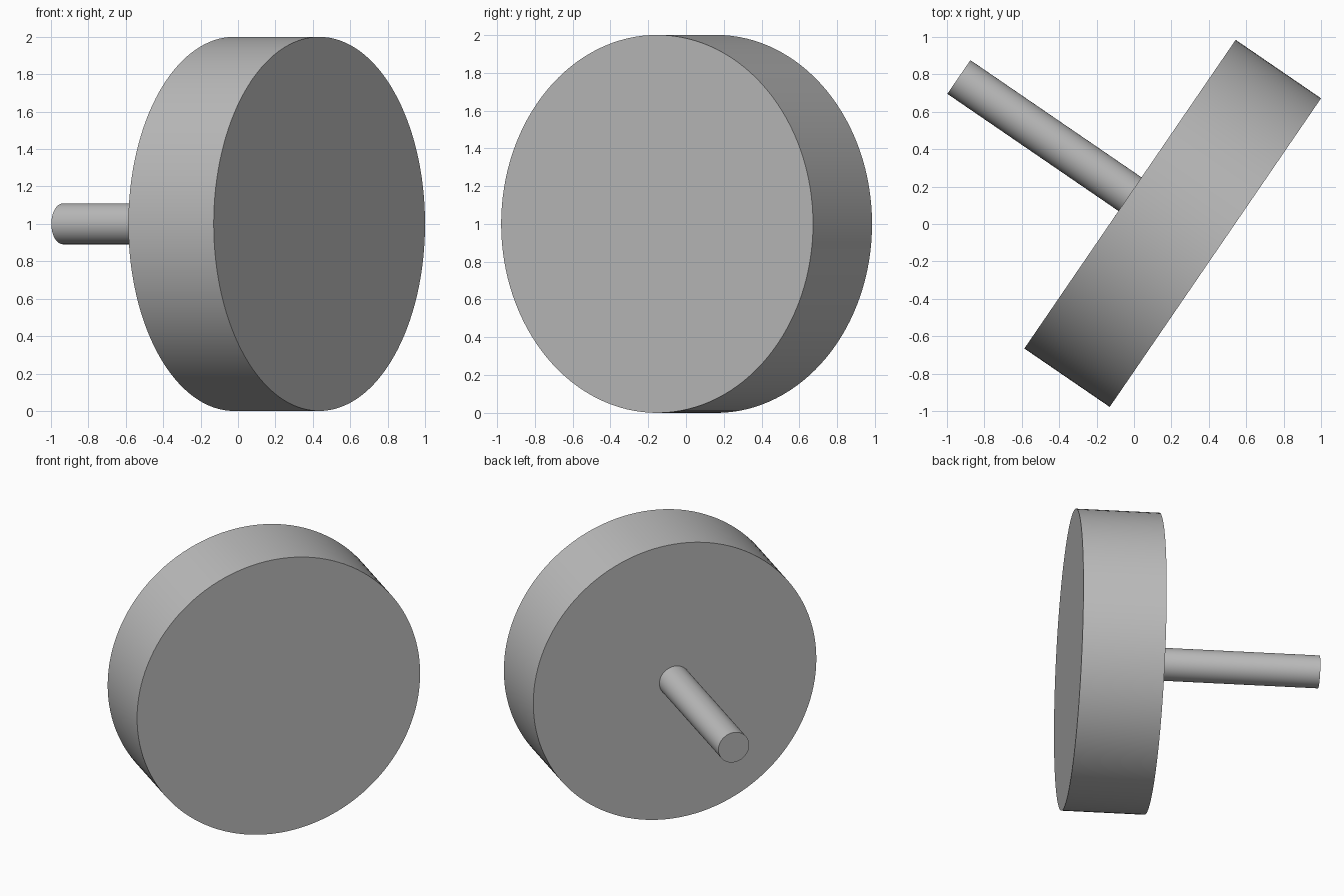
import bpy
import math
from mathutils import Vector

cube = bpy.data.objects.get("Cube")
if cube:
    bpy.data.objects.remove(cube, do_unlink=True)

# One plain grey for the whole model
grey = bpy.data.materials.new("plain grey")
grey.use_nodes = True
colour = (0.5, 0.5, 0.5, 1)
grey.diffuse_color = colour
grey.node_tree.nodes["Principled BSDF"].inputs["Base Color"].default_value = colour

# Shared axis, pointing from the shaft end to the broad front face
ANGLE = math.radians(-34.4)
AXIS = Vector((math.cos(ANGLE), math.sin(ANGLE), 0))
FRONT = Vector((0.435, -0.153, 1))


def cylinder(name, radius, near, far, sides):
    """Cylinder between two distances behind the front face."""
    bpy.ops.mesh.primitive_cylinder_add(
        vertices=sides, radius=radius, depth=far - near,
        location=FRONT - AXIS * (near + far) / 2,
        rotation=(0, math.pi / 2, ANGLE))
    part = bpy.context.object
    part.name = name
    part.data.materials.append(grey)
    bpy.ops.object.shade_smooth_by_angle(angle=math.radians(30))
    return part


# Broad disc and the thin shaft behind it
cylinder("disc", 1.0, 0, 0.553, 128)
cylinder("shaft", 0.109, 0.54, 1.662, 64)
